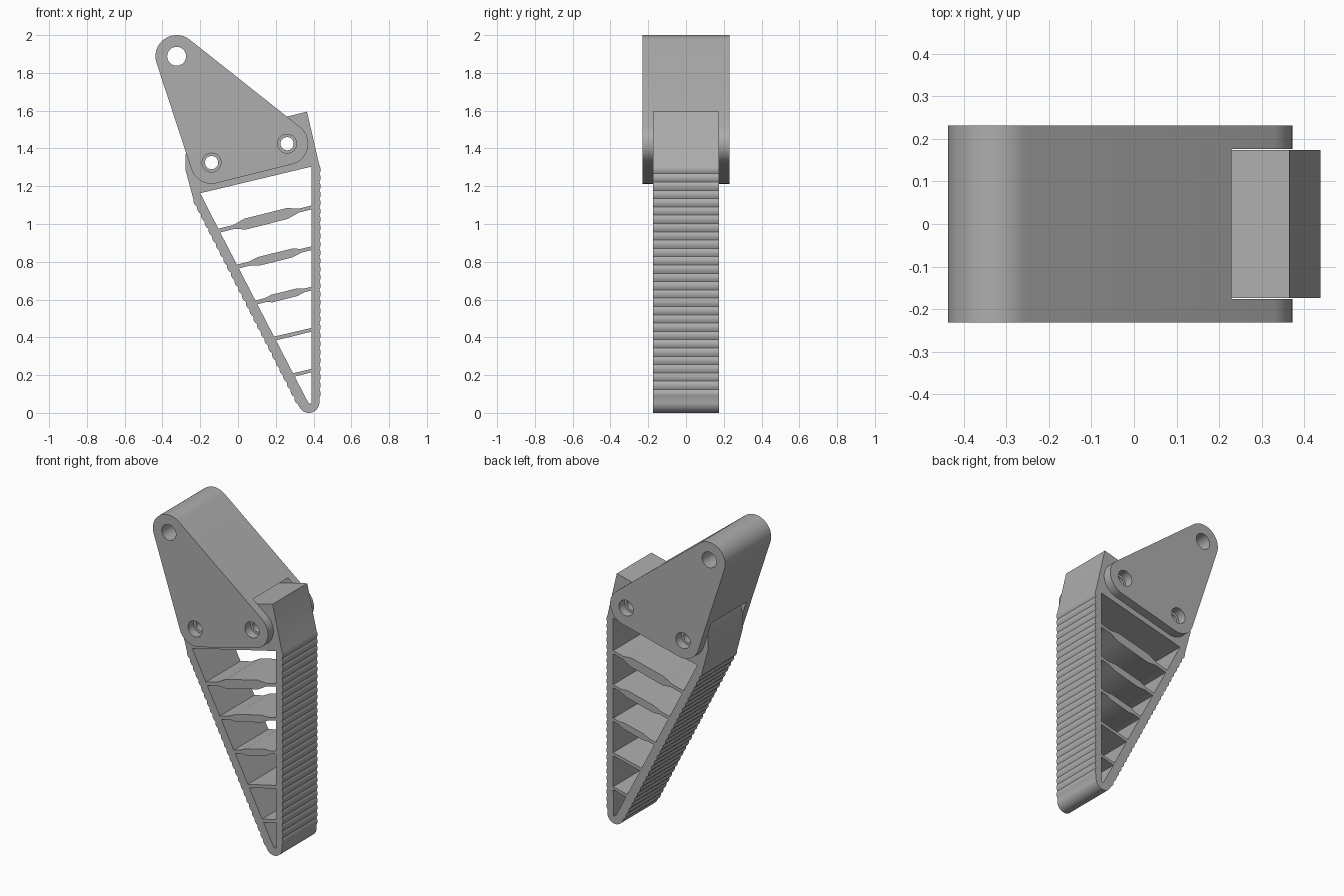
import bpy, bmesh
from math import sin, cos, pi, atan2
from mathutils import Vector, Matrix

cube = bpy.data.objects.get("Cube")
if cube:
    bpy.data.objects.remove(cube, do_unlink=True)

grey = bpy.data.materials.new("grey plastic")
grey.use_nodes = True
colour = (0.42, 0.42, 0.42, 1)
grey.diffuse_color = colour
grey.node_tree.nodes["Principled BSDF"].inputs["Base Color"].default_value = colour


def arc(centre, r, a0, a1, n):
    return [(centre[0] + r * cos(a0 + (a1 - a0) * i / n),
             centre[1] + r * sin(a0 + (a1 - a0) * i / n)) for i in range(n + 1)]


def circle(centre, r, n=32):
    return arc(centre, r, 0, 2 * pi, n)[:-1]


def plate(name, loops, half_depth):
    """Extrude an outline with holes (x, z) along y into a closed mesh."""
    curve = bpy.data.curves.new(name, 'CURVE')
    curve.dimensions = '2D'
    curve.fill_mode = 'BOTH'
    curve.extrude = half_depth
    for loop in loops:
        spline = curve.splines.new('POLY')
        spline.points.add(len(loop) - 1)
        for point, (x, z) in zip(spline.points, loop):
            point.co = (x, z, 0, 1)
        spline.use_cyclic_u = True
    temp = bpy.data.objects.new(name + "_outline", curve)
    bpy.context.collection.objects.link(temp)
    graph = bpy.context.evaluated_depsgraph_get()
    mesh = bpy.data.meshes.new_from_object(temp.evaluated_get(graph))
    bpy.data.objects.remove(temp, do_unlink=True)
    bm = bmesh.new()
    bm.from_mesh(mesh)
    bmesh.ops.remove_doubles(bm, verts=bm.verts, dist=0.0002)
    bmesh.ops.transform(bm, matrix=Matrix.Rotation(pi / 2, 4, 'X'), verts=bm.verts)
    bmesh.ops.recalc_face_normals(bm, faces=bm.faces)
    bm.to_mesh(mesh)
    bm.free()
    mesh.materials.clear()
    mesh.materials.append(grey)
    obj = bpy.data.objects.new(name, mesh)
    bpy.context.collection.objects.link(obj)
    return obj


def smooth(obj):
    bpy.ops.object.select_all(action='DESELECT')
    obj.select_set(True)
    bpy.context.view_layer.objects.active = obj
    bpy.ops.object.shade_smooth_by_angle(angle=0.5)


def scallops(p, q, n, height):
    """Row of small grip bumps on the right-hand side of the path p to q."""
    p, q = Vector(p), Vector(q)
    d = (q - p).normalized()
    out = Vector((d.y, -d.x))
    steps = n * 4
    return [tuple(p.lerp(q, i / steps) + out * height * abs(sin(pi * i / 4)))
            for i in range(steps + 1)]


# Pivot centres: top of the link, lower left, lower right
pivots = [(-0.325, 1.888), (-0.14, 1.325), (0.26, 1.425)]

# Link: rounded triangle with three holes
outline = []
for i, c in enumerate(pivots):
    prev, nxt = pivots[i - 1], pivots[(i + 1) % 3]
    a0 = atan2(-(c[0] - prev[0]), c[1] - prev[1])
    a1 = atan2(-(nxt[0] - c[0]), nxt[1] - c[1])
    if a1 < a0:
        a1 += 2 * pi
    outline += arc(c, 0.112, a0, a1, 20)
link = plate("link", [outline] + [circle(c, 0.05) for c in pivots], 0.231)

# Slot between the two cheeks of the link
slot = plate("slot_cutter", [[(-0.6, 1.385), (-0.6, 1.0), (0.6, 1.0), (0.6, 1.685)]], 0.176)
slot.hide_render = True
cut = link.modifiers.new("slot", 'BOOLEAN')
cut.operation = 'DIFFERENCE'
cut.solver = 'EXACT'
cut.object = slot
graph = bpy.context.evaluated_depsgraph_get()
cut_mesh = bpy.data.meshes.new_from_object(link.evaluated_get(graph))
link.modifiers.clear()
link.data = cut_mesh
bpy.data.objects.remove(slot, do_unlink=True)
smooth(link)

# Finger outline: ridged sides, round tip and sloping head
tip = (0.375, 0.056)
finger_outline = (
    arc(tip, 0.056, -2.66, -0.05, 16)
    + scallops((0.431, 0.08), (0.431, 1.31), 28, 0.007)
    + [(0.365, 1.595), (-0.262, 1.437), (-0.278, 1.365), (-0.278, 1.286)]
    + scallops((-0.236, 1.13), (0.318, 0.045), 28, 0.007))


def wall_x(z):
    return 0.375 - (z - 0.048) * 0.517


def rib_edge(z_left, z_right, thin, thick):
    """One edge of a cross rib, from the sloping wall to the straight wall."""
    x0, x1 = wall_x(z_left + thin), 0.39
    stations = [(0, thin), (1, thin)]
    if thick:
        stations = [(0, thin), (0.16, thin), (0.28, thick), (0.74, thick),
                    (0.86, thin), (1, thin)]
    return [(x0 + (x1 - x0) * t, z_left + (z_right - z_left) * t + off)
            for t, off in stations]


# Cavities are the spaces left between neighbouring cross ribs
ribs = [(0.965, 1.088, 0.01, 0.029), (0.775, 0.872, 0.01, 0.023),
        (0.585, 0.658, 0.01, 0.02), (0.394, 0.44, 0.01, 0),
        (0.201, 0.224, 0.009, 0)]
cavities = []
upper = [(-0.2, 1.163), (0.39, 1.304)]
for zl, zr, thin, thick in ribs:
    cavities.append(upper + rib_edge(zl, zr, thin, thick)[::-1])
    upper = rib_edge(zl, zr, -thin, -thick)
cavities.append(upper + [(0.388, 0.048), (0.373, 0.052)])

pins = [circle(c, 0.035) for c in pivots[1:]]
finger = plate("finger", [finger_outline] + cavities + pins, 0.174)
smooth(finger)
